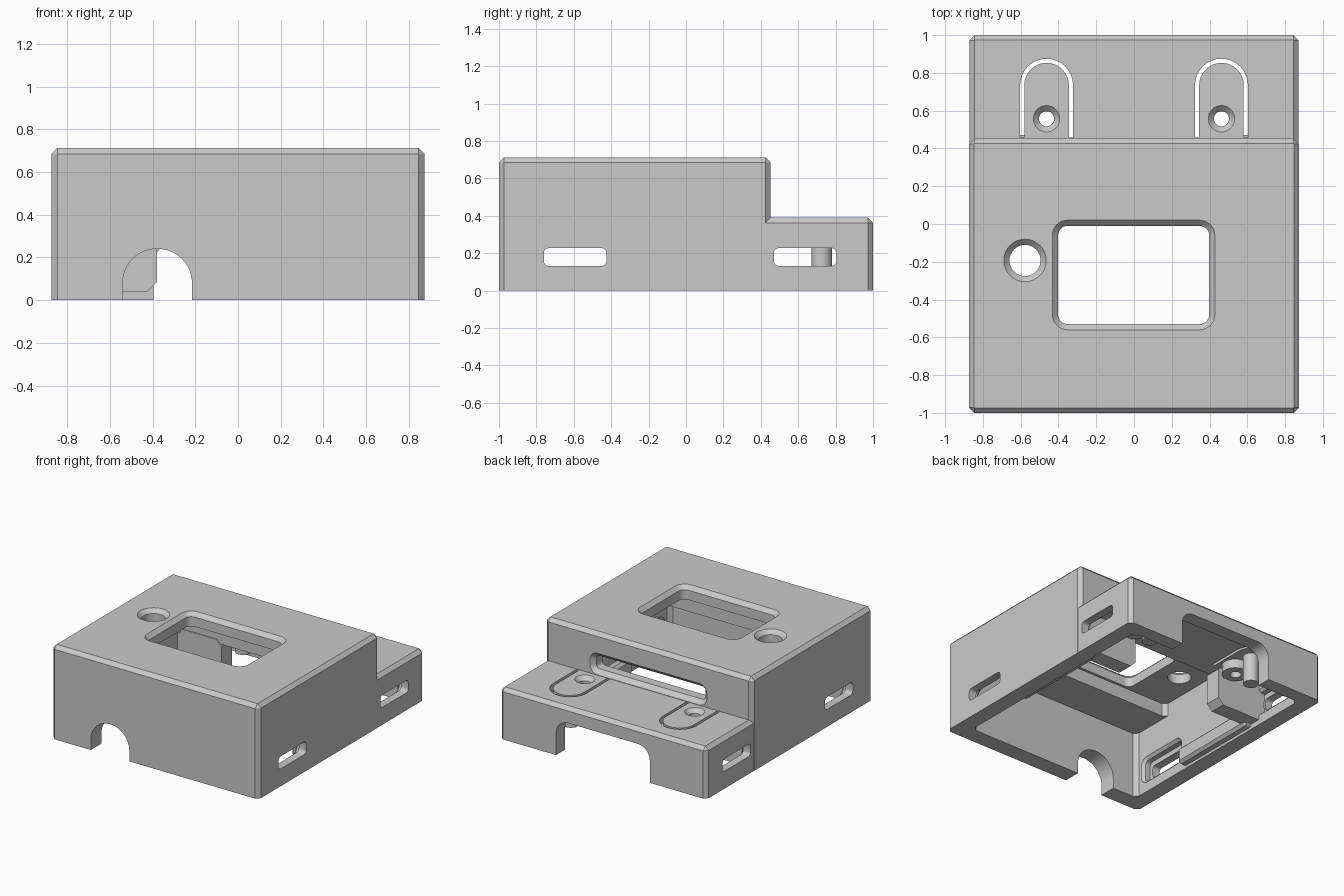
import bpy, bmesh
from math import cos, sin, pi

if "Cube" in bpy.data.objects:
    bpy.data.objects.remove(bpy.data.objects["Cube"])

GREY = (0.59, 0.59, 0.59, 1)
mat = bpy.data.materials.new("grey_plastic")
mat.use_nodes = True
mat.diffuse_color = GREY
mat.node_tree.nodes["Principled BSDF"].inputs["Base Color"].default_value = GREY

TO_XYZ = {"x": lambda u, v, w: (w, u, v),
          "y": lambda u, v, w: (u, w, v),
          "z": lambda u, v, w: (u, v, w)}


def rounded(cu, cv, w, h, r, seg):
    """Rounded rectangle outline; one segment gives chamfered corners."""
    pts = []
    for i, (sx, sy) in enumerate([(1, 1), (-1, 1), (-1, -1), (1, -1)]):
        for k in range(seg + 1):
            a = (i + k / seg) * pi / 2
            pts.append((cu + sx * (w / 2 - r) + r * cos(a),
                        cv + sy * (h / 2 - r) + r * sin(a)))
    return pts


def skin(name, axis, rings):
    """Solid through matching outlines, each given as (offset, points)."""
    bm = bmesh.new()
    loops = [[bm.verts.new(TO_XYZ[axis](u, v, w)) for u, v in pts] for w, pts in rings]
    for a, b in zip(loops, loops[1:]):
        for i in range(len(a)):
            j = (i + 1) % len(a)
            bm.faces.new((a[i], a[j], b[j], b[i]))
    bm.faces.new(loops[0])
    bm.faces.new(loops[-1])
    bmesh.ops.remove_doubles(bm, verts=bm.verts, dist=1e-5)
    bmesh.ops.recalc_face_normals(bm, faces=bm.faces)
    mesh = bpy.data.meshes.new(name)
    bm.to_mesh(mesh)
    bm.free()
    mesh.materials.append(mat)
    ob = bpy.data.objects.new(name, mesh)
    bpy.context.collection.objects.link(ob)
    return ob


def loft(name, axis, centre, size, r, levels, seg=8):
    """Rounded box along an axis; levels are (offset, outward growth)."""
    return skin(name, axis, [(w, rounded(*centre, size[0] + 2 * g, size[1] + 2 * g,
                                         r + g, seg)) for w, g in levels])


def combine(ob, op):
    m = body.modifiers.new(op, "BOOLEAN")
    m.object, m.operation, m.solver = ob, op, "EXACT"
    bpy.context.view_layer.objects.active = body
    bpy.ops.object.modifier_apply(modifier=m.name)
    bpy.data.objects.remove(ob)


def cut(*args, **kw):
    combine(loft("cutter", *args, **kw), "DIFFERENCE")


# Chamfered tall housing joined to the low rear step
body = loft("housing", "z", (0, -0.274), (1.746, 1.452), 0.028,
            [(0, 0), (0.685, 0), (0.713, -0.027)], seg=1)
combine(loft("step", "z", (0, 0.5), (1.744, 1.0), 0.028,
             [(0, 0), (0.363, 0), (0.39, -0.027)], seg=1), "UNION")

# Hollow inside: lower room, front room and taller room under the window
cut("z", (0, 0.01), (1.50, 1.76), 0.03, [(-0.1, 0), (0.33, 0)], seg=1)
cut("z", (0, -0.26), (1.50, 1.22), 0.03, [(0.1, 0), (0.51, 0)], seg=1)
cut("z", (0, -0.10), (1.50, 0.90), 0.03, [(0.1, 0), (0.61, 0)], seg=1)

# Chamfered pockets thinning the side walls around the vents
for s in (-1, 1):
    for y in (-0.593, 0.637):
        cut("x", (y, 0.18), (0.40, 0.17), 0.04,
            [(s * 0.72, 0.05), (s * 0.77, 0), (s * 0.81, 0)], seg=4)

for s in (-1, 1):
    # Bosses under the screw holes
    combine(loft("boss", "z", (s * 0.46, 0.56), (0.19, 0.19), 0.095,
                 [(0.26, 0), (0.35, 0)]), "UNION")
    # Chamfered brackets below the riser, reaching the side walls
    combine(loft("bracket", "y", (s * 0.59, 0.2), (0.42, 0.32), 0.045,
                 [(0.345, 0), (0.47, 0)], seg=1), "UNION")

# Top window and round hole with chamfered rims
cut("z", (-0.002, -0.27), (0.80, 0.52), 0.05, [(0.5, 0), (0.683, 0), (0.743, 0.06)])
cut("z", (-0.577, -0.193), (0.165, 0.165), 0.0825, [(0.5, 0), (0.683, 0), (0.743, 0.06)])

# Wide opening in the riser
cut("y", (0, 0.475), (0.92, 0.10), 0.03, [(0.25, 0), (0.42, 0), (0.452, 0.032)])

# Rear notch and arched cable hole in the front
cut("y", (0, 0), (0.79, 0.54), 0.1, [(0.8, 0), (1.1, 0)])
cut("y", (-0.378, 0), (0.325, 0.48), 0.16, [(-1.1, 0), (-0.7, 0)], seg=12)

# Vent slots through both side walls
for y in (-0.593, 0.637):
    cut("x", (y, 0.18), (0.335, 0.095), 0.025, [(-1, 0), (1, 0)], seg=4)

# Flexing tabs: countersunk hole and U-shaped gap
for s in (-1, 1):
    cx = s * 0.463
    cut("z", (cx, 0.557), (0.08, 0.08), 0.04, [(0.2, 0), (0.36, 0), (0.40, 0.04)])
    outline = []
    for r, order in ((0.14, range(17)), (0.118, range(16, -1, -1))):
        arc = [(cx + r * cos(k * pi / 16), 0.735 + r * sin(k * pi / 16)) for k in order]
        first, last = (arc[0][0], 0.457), (arc[-1][0], 0.457)
        outline += [first] + arc + [last]
    combine(skin("cutter", "z", [(0.32, outline), (0.5, outline)]), "DIFFERENCE")

# Pins below the tabs and ribs along the inner side walls
parts = [body]
for s, side in ((-1, "right"), (1, "left")):
    parts.append(loft(side + "_tab_pin", "z", (s * 0.463, 0.725), (0.11, 0.11), 0.055,
                      [(0.11, 0), (0.35, 0)]))
    parts.append(loft(side + "_wall_rib", "x", (0.02, 0.085), (0.74, 0.13), 0.03,
                      [(s * 0.76, 0), (s * 0.71, 0), (s * 0.69, -0.02)], seg=4))

# Smooth the rounded corners, keep the chamfers sharp
bpy.ops.object.select_all(action="DESELECT")
for ob in parts:
    ob.select_set(True)
bpy.context.view_layer.objects.active = body
bpy.ops.object.shade_smooth_by_angle(angle=0.5)
